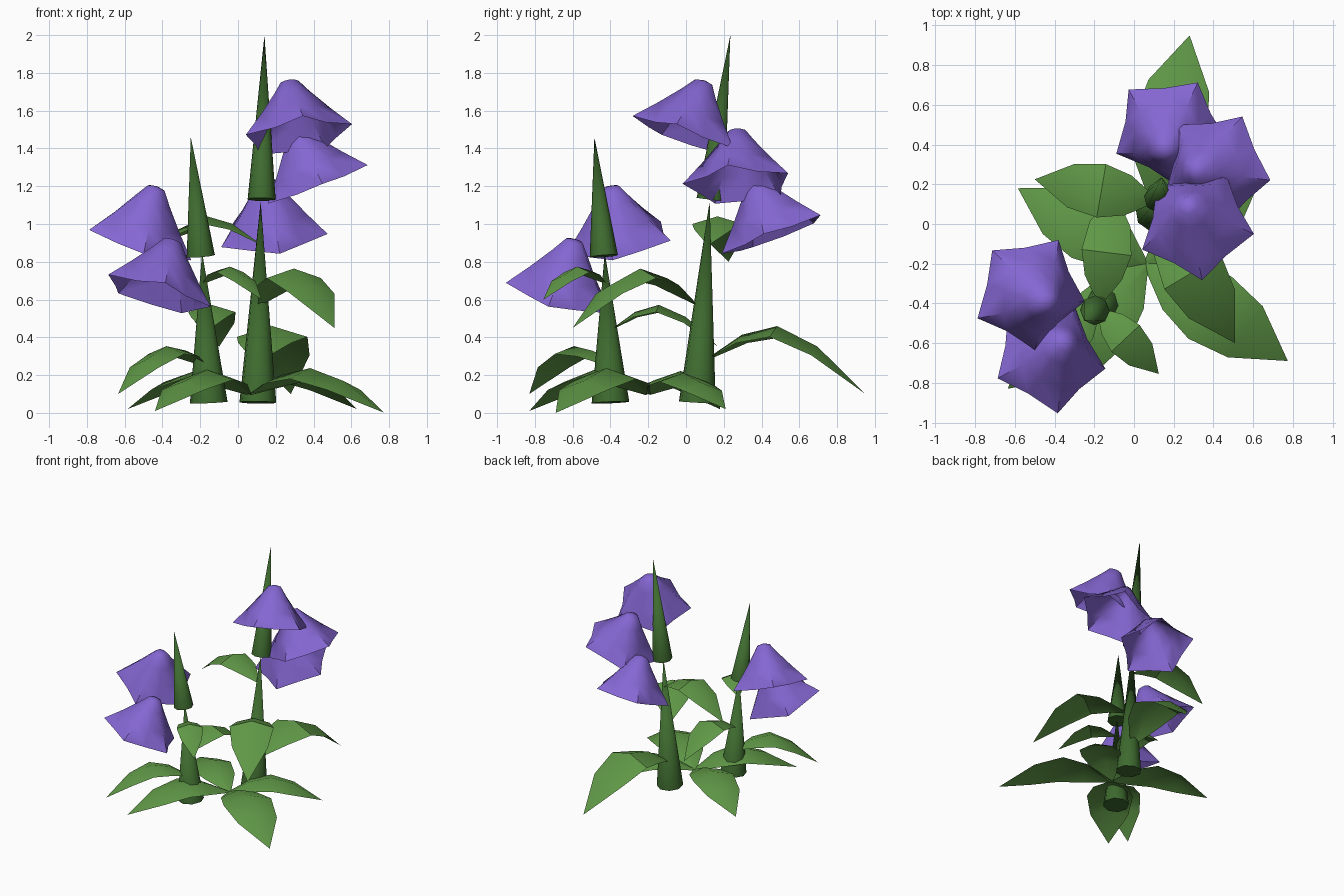
import bpy
from math import radians, cos, sin, pi
from mathutils import Vector, Matrix

if "Cube" in bpy.data.objects:
    bpy.data.objects.remove(bpy.data.objects["Cube"])


def material(name, rgb):
    mat = bpy.data.materials.new(name)
    mat.use_nodes = True
    mat.diffuse_color = (*rgb, 1)
    mat.node_tree.nodes["Principled BSDF"].inputs["Base Color"].default_value = (*rgb, 1)
    return mat


LEAF = material("leaf green", (0.115, 0.31, 0.062))
STEM = material("stem dark green", (0.048, 0.145, 0.028))
PETAL = material("petal purple", (0.235, 0.135, 0.65))


def build(name, verts, faces, mat, angle):
    mesh = bpy.data.meshes.new(name)
    mesh.from_pydata(verts, [], faces)
    mesh.materials.append(mat)
    obj = bpy.data.objects.new(name, mesh)
    bpy.context.collection.objects.link(obj)
    bpy.ops.object.select_all(action="DESELECT")
    obj.select_set(True)
    bpy.context.view_layer.objects.active = obj
    bpy.ops.object.shade_smooth_by_angle(angle=radians(angle))
    return obj


def stem(name, base, tip, radius, sides=8):
    """Pointed stem segment leaning from base to tip."""
    base, tip = Vector(base), Vector(tip)
    turn = (tip - base).to_track_quat("Z", "Y")
    ring = [base + turn @ Vector((radius * cos(2 * pi * i / sides),
                                  radius * sin(2 * pi * i / sides), 0))
            for i in range(sides)]
    faces = [(i, (i + 1) % sides, sides) for i in range(sides)]
    faces.append(tuple(reversed(range(sides))))
    build(name, ring + [tip], faces, STEM, 50)


def leaf(name, base, tip, arch):
    """Arched, folded blade: left edge, midrib and right edge in each row."""
    base, tip = Vector(base), Vector(tip)
    flat = Vector((tip.x - base.x, tip.y - base.y, 0))
    length = flat.length
    side = Vector((-flat.y, flat.x, 0)) / length
    rows = [(0, 0.02, 0), (0.23, 0.165, 0.67), (0.45, 0.22, 1), (0.70, 0.18, 0.76)]
    verts = []
    for t, width, lift in rows:
        mid = base.lerp(tip, t) + Vector((0, 0, lift * arch * length))
        half = width * length
        for s in (1, 0, -1):
            verts.append(mid + side * half * s - Vector((0, 0, 0.3 * half * abs(s))))
    verts.append(tip)
    faces = []
    for r in range(len(rows) - 1):
        for c in (0, 1):
            a = r * 3 + c
            faces.append((a, a + 3, a + 4, a + 1))
    end = len(verts) - 1
    faces += [(end - 3, end, end - 2), (end - 2, end, end - 1)]
    build(name, verts, faces, LEAF, 35)


def flower(name, apex, turn):
    """Nodding bell with a five-pointed rim."""
    lean = radians(-67)
    place = (Matrix.Translation(apex) @ Matrix.Rotation(radians(turn), 4, "Z")
             @ Matrix.Rotation(radians(21), 4, Vector((sin(lean), -cos(lean), 0))))
    # radius and depth at the points, then at the notches between them
    rings = [(0.05, 0.012, 0.047, 0.012), (0.10, 0.08, 0.095, 0.085),
             (0.195, 0.195, 0.17, 0.205), (0.30, 0.312, 0.228, 0.32)]
    verts = [place @ Vector((0, 0, 0))]
    for r_point, d_point, r_notch, d_notch in rings:
        for i in range(10):
            a = radians(-83 + 36 * i)
            r, d = (r_notch, d_notch) if i % 2 else (r_point, d_point)
            verts.append(place @ Vector((r * cos(a), r * sin(a), -d)))
    faces = [(0, 1 + i, 1 + (i + 1) % 10) for i in range(10)]
    for k in range(len(rings) - 1):
        for i in range(10):
            a, b = 1 + k * 10 + i, 1 + k * 10 + (i + 1) % 10
            faces.append((a, a + 10, b + 10, b))
    build(name, verts, faces, PETAL, 60)


# Stems of the tall and the short plant
stem("tall_stem_lower", (0.105, 0.06, 0.055), (0.12, 0.125, 1.12), 0.10)
stem("tall_stem_upper", (0.125, 0.13, 1.13), (0.14, 0.235, 2.0), 0.075)
stem("short_stem_lower", (-0.155, -0.40, 0.055), (-0.19, -0.43, 0.85), 0.10)
stem("short_stem_upper", (-0.197, -0.435, 0.83), (-0.25, -0.485, 1.46), 0.075)

# Ground rosette between the stems
rosette = (0.06, -0.20, 0.10)
for i, tip in enumerate([(0.775, -0.69, 0.0), (0.63, 0.21, 0.02),
                         (-0.585, 0.18, 0.02), (-0.44, -0.83, 0.01)]):
    leaf(f"ground_leaf_{i + 1}", rosette, tip, 0.21)

# Leaves growing from the stems
leaf("tall_leaf_back", (0.10, 0.10, 0.28), (0.28, 0.95, 0.10), 0.30)
leaf("tall_leaf_front", (0.12, 0.05, 0.58), (0.51, -0.60, 0.45), 0.32)
leaf("tall_leaf_side", (0.11, 0.12, 0.90), (-0.50, 0.225, 0.80), 0.30)
leaf("short_leaf_side", (-0.17, -0.40, 0.25), (-0.635, -0.83, 0.10), 0.27)
leaf("short_leaf_back", (-0.17, -0.40, 0.44), (-0.10, 0.17, 0.35), 0.30)
leaf("short_leaf_front", (-0.18, -0.43, 0.69), (0.125, -0.755, 0.60), 0.28)

# Bell flowers, each turned a fifth of a circle further
apexes = [(0.27, 0.10, 1.76), (0.30, 0.27, 1.50), (0.155, 0.36, 1.235),
          (-0.43, -0.40, 1.20), (-0.345, -0.59, 0.92)]
for i, apex in enumerate(apexes):
    flower(f"bell_flower_{i + 1}", apex, 72 * i)
